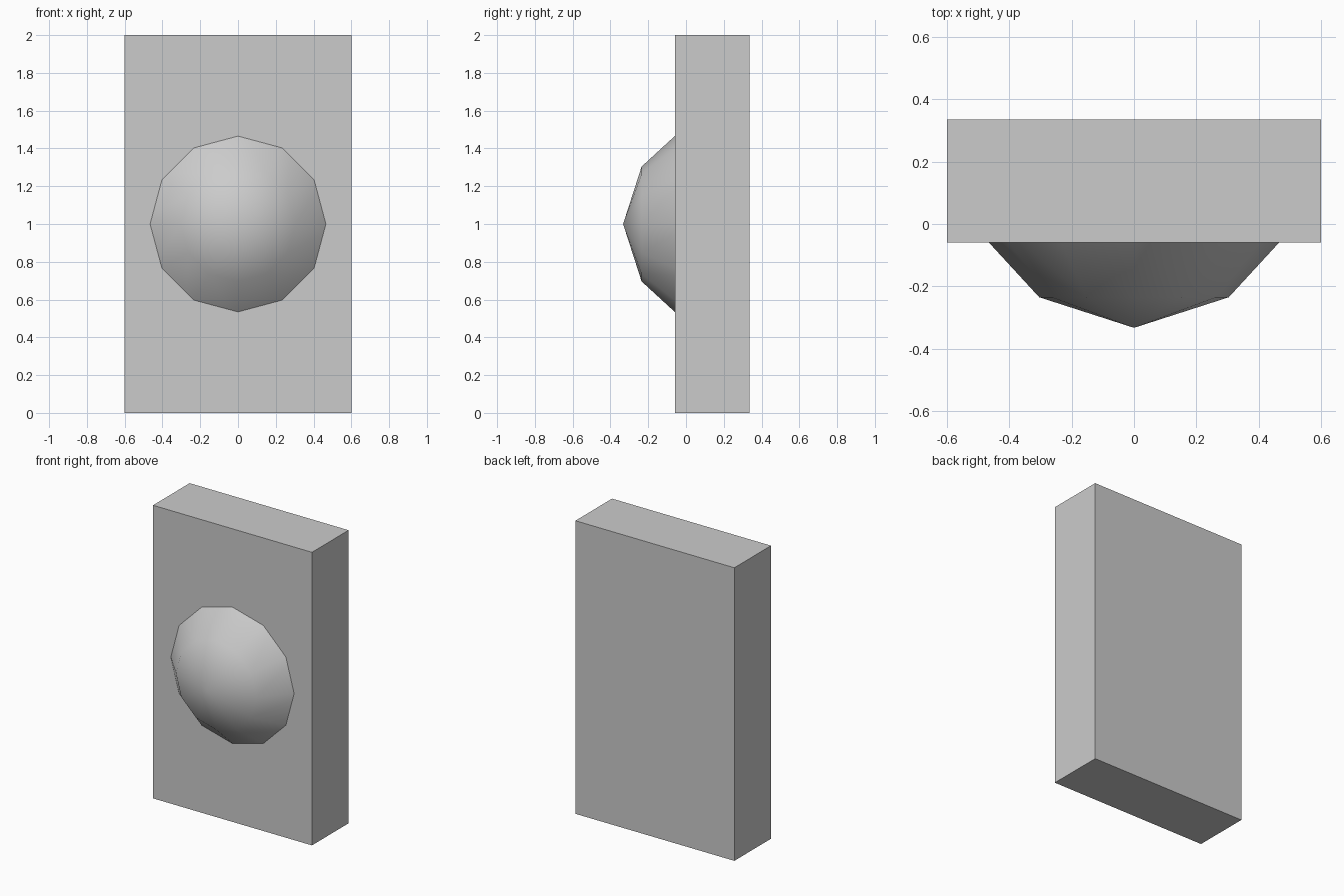
import bpy, bmesh, math

if "Cube" in bpy.data.objects:
    bpy.data.objects.remove(bpy.data.objects["Cube"])

SIDES = 12

# Slab: flat upright block
bpy.ops.mesh.primitive_cube_add(size=1, location=(0, 0.138, 1))
slab = bpy.context.object
slab.name = "slab"
slab.scale = (1.2, 0.395, 2.0)
bpy.ops.object.transform_apply(location=False, rotation=False, scale=True)

# Dome: twelve-sided lathe around the y axis, its rim sunk into the slab
bm = bmesh.new()
tip = bm.verts.new((0, -0.333, 1))


def ring(radius, y):
    return [bm.verts.new((radius * math.cos(math.tau * i / SIDES), y,
                          1 + radius * math.sin(math.tau * i / SIDES)))
            for i in range(SIDES)]


middle = ring(0.304, -0.235)
rim = ring(0.557, 0.04)
for i in range(SIDES):
    j = (i + 1) % SIDES
    bm.faces.new((tip, middle[i], middle[j]))
    bm.faces.new((middle[i], rim[i], rim[j], middle[j]))
bm.faces.new(rim)
bmesh.ops.recalc_face_normals(bm, faces=bm.faces)

mesh = bpy.data.meshes.new("dome")
bm.to_mesh(mesh)
bm.free()
dome = bpy.data.objects.new("dome", mesh)
bpy.context.collection.objects.link(dome)

# Smooth the dome front, keep its hidden back edge sharp
bpy.ops.object.select_all(action='DESELECT')
dome.select_set(True)
bpy.context.view_layer.objects.active = dome
bpy.ops.object.shade_smooth_by_angle(angle=math.radians(60))
